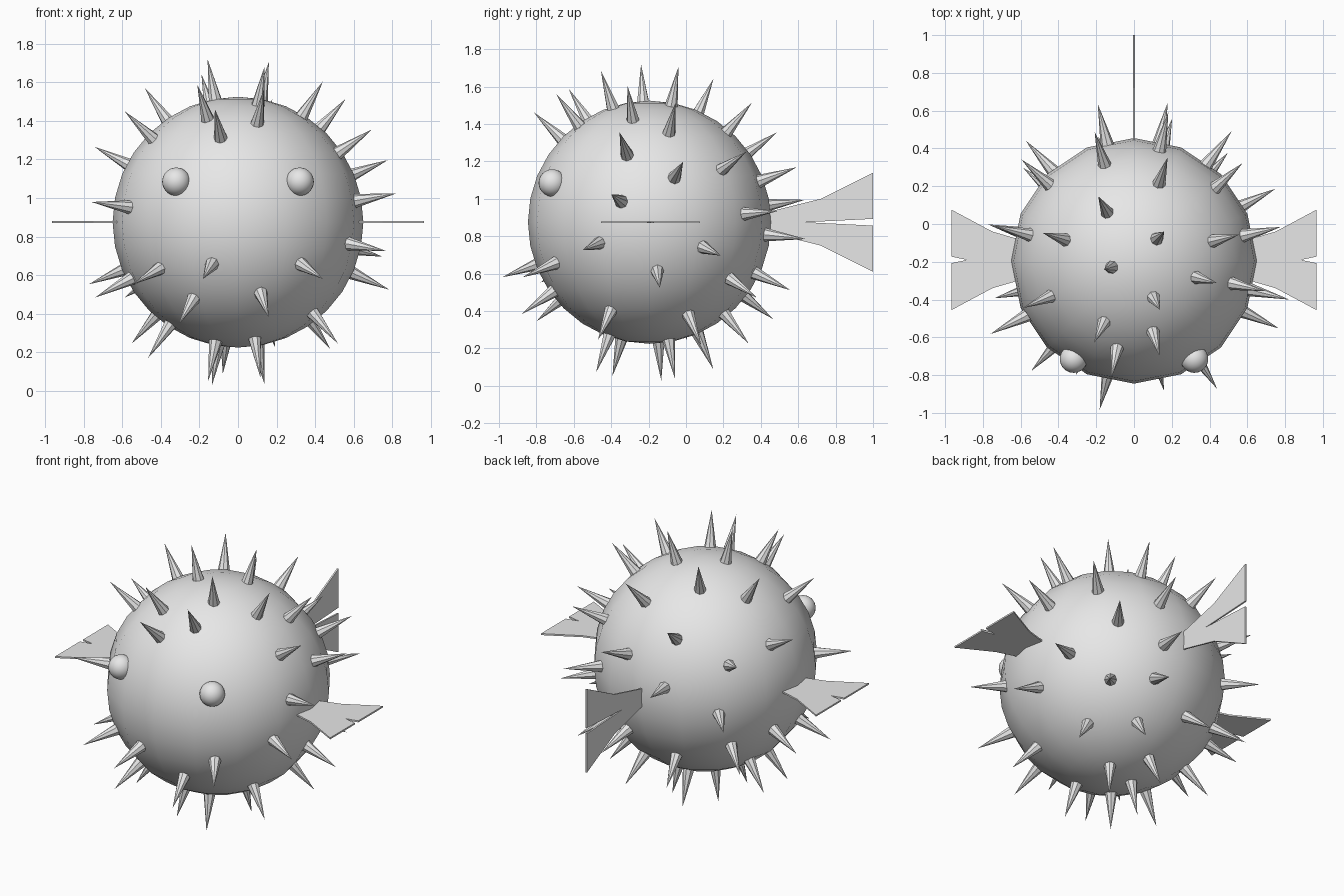
import bpy, bmesh, math
from mathutils import Vector

if "Cube" in bpy.data.objects:
    bpy.data.objects.remove(bpy.data.objects["Cube"])

CENTRE = Vector((0, -0.195, 0.875))
RADIUS = 0.65

grey = bpy.data.materials.new("plain_grey")
grey.diffuse_color = (0.8, 0.8, 0.8, 1)
grey.use_nodes = True
grey.node_tree.nodes["Principled BSDF"].inputs["Base Color"].default_value = grey.diffuse_color


def finish(name, bm, smooth=False):
    me = bpy.data.meshes.new(name)
    bmesh.ops.recalc_face_normals(bm, faces=bm.faces)
    for f in bm.faces:
        f.smooth = smooth
    bm.to_mesh(me)
    bm.free()
    me.materials.append(grey)
    ob = bpy.data.objects.new(name, me)
    bpy.context.collection.objects.link(ob)
    return ob


def ball(name, loc, r, segments, rings):
    bm = bmesh.new()
    bmesh.ops.create_uvsphere(bm, u_segments=segments, v_segments=rings, radius=r)
    finish(name, bm, True).location = loc


def plate(name, points, axis, thickness=0.01):
    """Flat outline pushed out to both sides along one axis."""
    bm = bmesh.new()
    face = bm.faces.new([bm.verts.new(p) for p in points])
    step = Vector(axis) * thickness
    bmesh.ops.translate(bm, verts=bm.verts, vec=-step / 2)
    ext = bmesh.ops.extrude_face_region(bm, geom=[face], use_keep_orig=True)
    bmesh.ops.translate(bm, vec=step,
                        verts=[v for v in ext["geom"] if isinstance(v, bmesh.types.BMVert)])
    return finish(name, bm)


# Round body and the two eyes
ball("body", CENTRE, RADIUS, 16, 16)
for side, label in ((-1, "left"), (1, "right")):
    ball(label + "_eye", (side * 0.32, -0.715, 1.085), 0.073, 24, 16)

# Side fins: half outline (outward x, half width), mirrored about the fin's axis
fin_half = [(0.55, 0.11), (0.63, 0.115), (0.75, 0.15), (0.965, 0.265), (0.965, 0.017)]
for side, label in ((-1, "left"), (1, "right")):
    outline = fin_half + [(0.885, 0)] + [(x, -w) for x, w in reversed(fin_half)]
    plate(label + "_fin", [(side * x, -0.19 + w, 0.875) for x, w in outline], (0, 0, 1))

# Upright tail fin with a deep notch
tail_half = [(0.40, 0.055), (0.46, 0.06), (0.72, 0.125), (1.0, 0.265), (1.0, 0.018)]
outline = tail_half + [(0.64, 0)] + [(y, -w) for y, w in reversed(tail_half)]
plate("tail_fin", [(0, y, 0.875 + w) for y, w in outline], (1, 0, 0))

# Spine directions as (azimuth, elevation) in degrees
upper_spines = [
    (44, 75), (196, 79), (298, 70), (119, 63), (345, 58), (14, 48), (244, 56),
    (285, 53), (259, 43), (163, 54), (72, 48), (107, 34), (203, 42), (166, 27),
    (138, 21), (103, 8), (77, 20), (53, 4), (42, 26), (347, 34), (13, 22),
    (207, 7), (346, 10)]
lower_spines = [
    (132, -5), (78, -6), (27, -12), (335, -10), (257, -20), (303, -20), (283, -35),
    (243, -38), (227, -22), (195, -27), (166, -22), (4, -24), (332, -47), (199, -55),
    (160, -47), (232, -73), (292, -69), (45, -77), (155, -80), (103, -66), (30, -50),
    (75, -25), (106, -37), (70, -49), (49, -28), (140, -27)]

# Cone spines standing out from the body
bm = bmesh.new()
inner, tip = 0.60, 0.86
for az, el in upper_spines + lower_spines:
    a, e = math.radians(az), math.radians(el)
    d = Vector((math.cos(e) * math.cos(a), math.cos(e) * math.sin(a), math.sin(e)))
    turn = d.to_track_quat('Z', 'Y').to_matrix().to_4x4()
    turn.translation = CENTRE + d * (inner + tip) / 2
    bmesh.ops.create_cone(bm, cap_ends=True, segments=8, radius1=0.042, radius2=0,
                          depth=tip - inner, matrix=turn)
bmesh.ops.remove_doubles(bm, verts=bm.verts, dist=0.0001)
finish("spines", bm)
